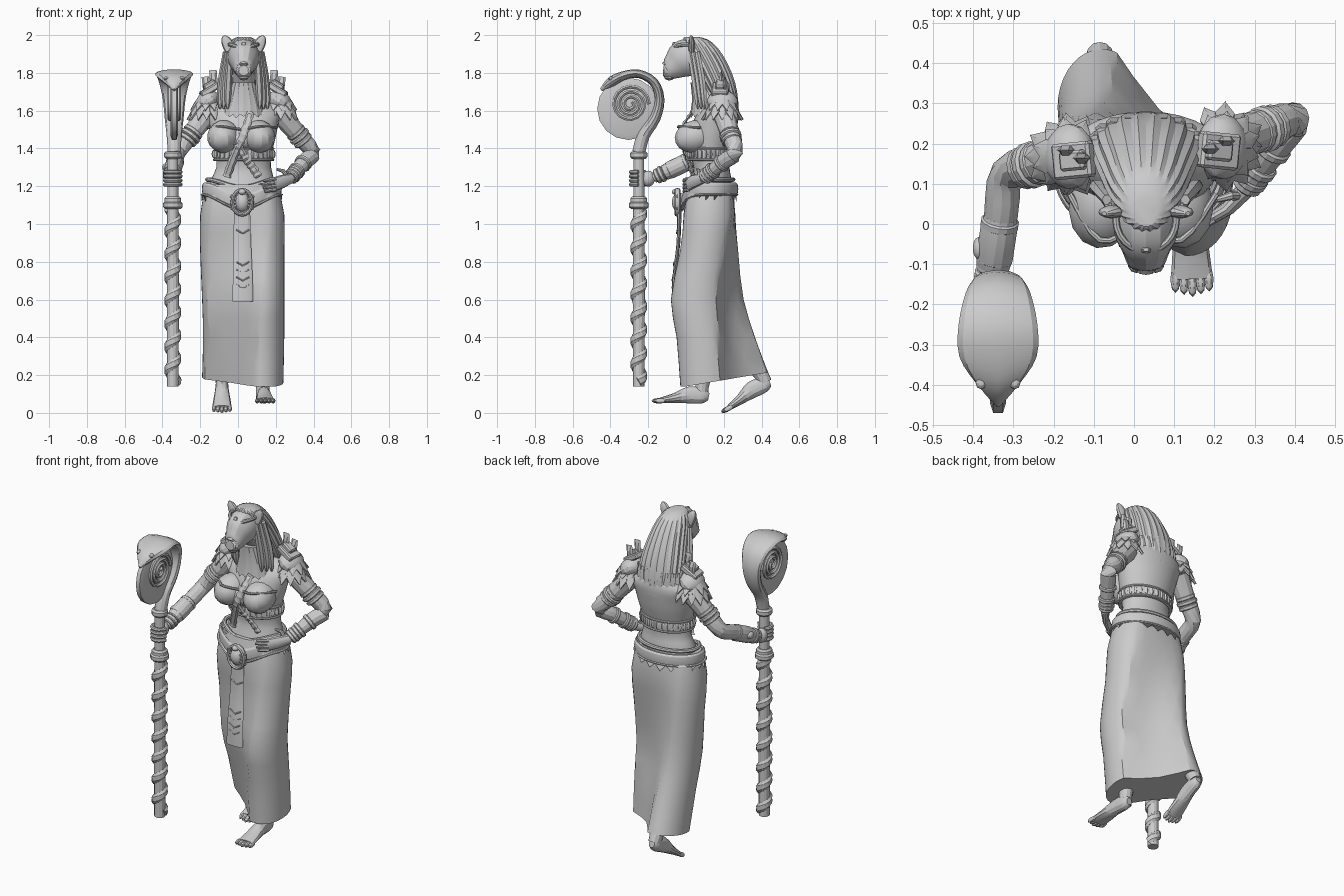
import bpy, bmesh, math, random
from mathutils import Vector, Matrix, Euler
random.seed(4)
TAU = 2 * math.pi
CX = 0.03  # body centre line


def finish(name, bm):
    bmesh.ops.recalc_face_normals(bm, faces=bm.faces)
    me = bpy.data.meshes.new(name)
    bm.to_mesh(me)
    bm.free()
    ob = bpy.data.objects.new(name, me)
    bpy.context.collection.objects.link(ob)
    return ob


def skin(name, rings, closed=False):
    """Bridge equal-length rings of points; cap the ends unless closed."""
    bm = bmesh.new()
    vs = [[bm.verts.new(p) for p in r] for r in rings]
    n, m = len(vs[0]), len(vs)
    for i in range(m if closed else m - 1):
        a, b = vs[i], vs[(i + 1) % m]
        for j in range(n):
            bm.faces.new((a[j], a[(j + 1) % n], b[(j + 1) % n], b[j]))
    if not closed:
        bm.faces.new(vs[0])
        bm.faces.new(vs[-1])
    return finish(name, bm)


def smooth(rows, k=3):
    """Catmull-Rom through rows of any length."""
    out = []
    for i in range(len(rows) - 1):
        p0, p1, p2, p3 = rows[max(i - 1, 0)], rows[i], rows[i + 1], rows[min(i + 2, len(rows) - 1)]
        for s in range(k):
            t = s / k
            out.append([0.5 * (2 * b + (c - a) * t + (2 * a - 5 * b + 4 * c - d) * t * t
                               + (3 * b - a - 3 * c + d) * t ** 3) for a, b, c, d in zip(p0, p1, p2, p3)])
    return out + [list(rows[-1])]


def tube(name, rows, n=12, ref=(0, 0, 1), closed=False):
    """Sweep an ellipse along rows (x, y, z, radius along ref, other radius)."""
    P, rings, m = [Vector(r[:3]) for r in rows], [], len(rows)
    for i, r in enumerate(rows):
        if closed:
            t = P[(i + 1) % m] - P[i - 1]
        else:
            t = P[min(i + 1, m - 1)] - P[max(i - 1, 0)]
        t.normalize()
        u = Vector(ref)
        if abs(u.dot(t)) > 0.96:
            u = Vector((1, 0, 0)) if abs(t.x) < 0.9 else Vector((0, 1, 0))
        u = (u - t * u.dot(t)).normalized()
        v = t.cross(u)
        rings.append([P[i] + u * r[3] * math.cos(TAU * j / n) + v * r[4] * math.sin(TAU * j / n) for j in range(n)])
    return skin(name, rings, closed)


def loft(name, rows, n=28, ridge=0.0, jag=0.0):
    """Horizontal ellipses (z, cx, cy, rx, ry); optional ridges and jagged hem (first row)."""
    rings = []
    for i, (z, cx, cy, rx, ry) in enumerate(rows):
        rings.append([Vector((cx + rx * (1 + ridge * (j % 2)) * math.cos(TAU * j / n),
                              cy + ry * (1 + ridge * (j % 2)) * math.sin(TAU * j / n),
                              z - (jag * (j % 2) * random.uniform(.6, 1.2) if i == 0 else 0))) for j in range(n)])
    return skin(name, rings)


def ball(name, c, r, rot=(0, 0, 0), u=14, v=9):
    bm = bmesh.new()
    bmesh.ops.create_uvsphere(bm, u_segments=u, v_segments=v, radius=1,
                              matrix=Matrix.LocRotScale(Vector(c), Euler(rot), Vector(r)))
    return finish(name, bm)


def box(name, c, s, rot=(0, 0, 0)):
    bm = bmesh.new()
    bmesh.ops.create_cube(bm, size=1, matrix=Matrix.LocRotScale(Vector(c), Euler(rot), Vector(s)))
    bmesh.ops.bevel(bm, geom=bm.edges[:], offset=min(s) * .2, segments=1, affect='EDGES')
    return finish(name, bm)


def ring(name, c, rx, ry, a, b, n=28, plane='xy', dip=0.0):
    """Closed band around an ellipse; dip lowers the front."""
    rows = []
    for i in range(n):
        p, q = rx * math.cos(TAU * i / n), ry * math.sin(TAU * i / n)
        d = dip * max(0, -math.sin(TAU * i / n)) ** 4
        off = {'xy': (p, q, -d), 'xz': (p, 0, q), 'yz': (0, p, q)}[plane]
        rows.append([c[k] + off[k] for k in range(3)] + [a, b])
    return tube(name, rows, 8, {'xy': (0, 0, 1), 'xz': (0, 1, 0), 'yz': (1, 0, 0)}[plane], True)


def blade(name, p, q, w, th=.008, ref=(0, 0, 1)):
    """Feather: widens, then ends in a point."""
    p, q = Vector(p), Vector(q)
    tube(name, [[*p.lerp(q, t), th, w * s] for t, s in ((0, .6), (.55, 1), (1, .05))], 6, ref)


def cuff(name, p, q, t, r, w=.012):
    """Band around a limb between p and q."""
    p, q = Vector(p), Vector(q)
    d, c = (q - p).normalized(), p.lerp(q, t)
    tube(name, [[*(c + d * s * w), r * k, r * k] for s, k in ((-1, .88), (-.6, 1), (.6, 1), (1, .88))], 14)


# Skirt: each ring wraps the forward left leg and the trailing right leg
SK = [(.14, .13, .11, .11, .14, -.08, .29, .11, .145), (.4, .13, .09, .115, .14, -.075, .22, .11, .145),
      (.6, .13, .065, .115, .145, -.075, .165, .115, .14), (.85, .12, .1, .125, .135, -.075, .15, .125, .13),
      (1.05, .115, .12, .13, .14, -.07, .13, .13, .14), (1.2, .1, .125, .112, .12, -.06, .125, .112, .12)]
rings = []
for z, ax, ay, arx, ary, bx, by, brx, bry in smooth(SK, 2):
    pts = []
    for j in range(36):
        c, s = math.cos(TAU * j / 36), math.sin(TAU * j / 36)
        A, B = Vector((ax + arx * c, ay + ary * s, z)), Vector((bx + brx * c, by + bry * s, z))
        t = min(1, max(0, ((B.x - A.x) * c + (B.y - A.y) * s) / .16 + .5))
        p = A.lerp(B, t) - Vector((c, s, 0)) * 4 * t * (1 - t) * .04 * min(1, max(0, (1.15 - z) * 1.5)) * (.6 if s < 0 else 1)
        p.z += max(0, p.y) * .17 * max(0, 1 - (z - .14) * 4)
        pts.append(p)
    rings.append(pts)
skin("skirt", rings)

# Feet with toes, built pointing -y then placed
for side, M in (("left", Matrix.Translation((.135, .09, .05)) @ Matrix.Rotation(.04, 4, 'Z')),
                ("right", Matrix.Translation((-.085, .435, .115)) @ Matrix.Rotation(math.radians(27), 4, 'X'))):
    sole = tube(side + "_foot", smooth([(0, .03, .035, .02, .018), (0, 0, .04, .04, .033), (0, -.07, .045, .045, .036),
                                        (0, -.15, .028, .027, .045), (0, -.225, .016, .015, .052)]), 12)
    sole.matrix_world = M
    for k in range(5):
        toe = ball(side + "_toe", (-.042 + .021 * k, -.24 + .006 * abs(k - 2), .014), (.012, .032, .014), u=8, v=6)
        toe.matrix_world = M
tube("left_ankle", [(.13, .08, .08, .036, .034), (.13, .085, .14, .036, .036), (.13, .1, .26, .05, .05)])
tube("right_ankle", [(-.085, .42, .16, .036, .034), (-.085, .4, .2, .038, .038), (-.085, .33, .3, .05, .05)])

# Torso, neck and chest
loft("torso", smooth([(1.15, .02, .125, .18, .12), (1.24, .025, .135, .165, .105), (1.3, CX, .135, .145, .095),
                      (1.38, CX, .13, .15, .11), (1.46, CX, .14, .17, .122), (1.54, CX, .155, .185, .12),
                      (1.6, CX, .175, .195, .105), (1.65, CX, .185, .13, .08), (1.69, CX, .15, .07, .06),
                      (1.8, CX, .08, .06, .06)], 2))
for s in (-1, 1):
    ball("breast", (.017 + s * .093, .05, 1.463), (.087, .112, .086), (.2, 0, s * .15))
ball("bandeau_middle", (.017, .06, 1.45), (.12, .082, .065))
tube("bandeau_edge", smooth([(-.16, .075, 1.51, .007, .008), (-.085, -.04, 1.517, .007, .008), (.017, -.01, 1.502, .007, .008),
                             (.117, -.04, 1.517, .007, .008), (.205, .075, 1.51, .007, .008)], 4), 8)
ring("rib_band", (CX, .13, 1.37), .15, .112, .036, .01)
for z in (1.34, 1.4):
    ring("rib_band_rim", (CX, .13, z), .153, .115, .007, .01)
for i in range(30):
    a = TAU * i / 30
    ball("rib_band_scale", (CX + .157 * math.cos(a), .13 + .12 * math.sin(a), 1.37), (.013, .011, .024), u=4, v=4)

# Ribbed crossing straps
for path in ([(.065, .03, 1.59), (.045, -.015, 1.52), (.015, -.028, 1.44), (-.02, .0, 1.36), (-.06, .035, 1.25)],
             [(-.005, -.022, 1.43), (.03, .004, 1.36), (.07, .025, 1.31), (.11, .04, 1.25)]):
    tube("chest_strap", [(*p, .023 - .004 * (i % 2), .011 - .005 * (i % 2)) for i, p in enumerate(smooth(path, 5))], 6, (1, 0, 0))

# Belt, torn hip cloth, buckle and hanging sash
loft("hip_cloth", [(1.15, .02, .125, .212, .142), (1.21, .02, .125, .19, .125)], 40, .02, .035)
ring("belt", (.02, .125, 1.185), .2, .14, .034, .012, 40, dip=.065)
ring("belt_upper_cord", (.02, .13, 1.235), .182, .12, .012, .012, 40, dip=.04)
ring("belt_lower_cord", (.02, .12, 1.155), .205, .143, .007, .014, 40, dip=.075)
ball("buckle", (.022, -.035, 1.115), (.04, .04, .052))
ring("buckle_frame", (.022, -.045, 1.115), .052, .066, .016, .01, 20, 'xz')
ball("buckle_head", (.022, -.055, 1.17), (.02, .02, .016))
for s in (-1, 1):
    for k in (-1, 0, 1):
        blade("buckle_leg", (.022 + s * .03, -.055, 1.115 + k * .015), (.022 + s * .062, -.045, 1.115 + k * .035), .006)
sash = smooth([(.022, -.035, 1.08, .042, .012), (.022, -.04, .9, .047, .01), (.025, -.062, .72, .052, .01),
               (.025, -.066, .59, .055, .01)], 3)
tube("sash", sash, 8, (1, 0, 0))
for z in (.66, .7, .74, .78, .95):
    y = -.069 if z < .72 else (-.062 if z < .8 else -.045)
    tube("sash_chevron", [(-.01, y, z + .02, .004, .005), (.025, y - .003, z, .004, .005), (.06, y, z + .02, .004, .005)], 6)

# Arms with bands
RS, RE, RW = (-.16, .18, 1.59), (-.315, .125, 1.385), (-.36, -.17, 1.245)
LS, LE, LW = (.22, .2, 1.59), (.395, .26, 1.38), (.275, .09, 1.24)
for side, S, E, W in (("right", RS, RE, RW), ("left", LS, LE, LW)):
    mid = [(a + b) / 2 for a, b in zip(S, E)]
    fore = [e + (w - e) * .35 for e, w in zip(E, W)]
    tube(side + "_arm", smooth([(*S, .06, .06), (*mid, .051, .051), (*E, .043, .043), (*fore, .042, .042), (*W, .028, .028)], 3))
    for t, r in ((.5, .055), (.6, .059), (.7, .055)):
        cuff(side + "_armlet", S, E, t, r)
    for t, r in ((.42, .048), (.7, .046), (.78, .042), (.86, .044), (.93, .04)):
        cuff(side + "_bracelet", E, W, t, r)
cuff("right_bracer", RE, RW, .57, .047, .07)
ball("bracer_gem", (-.386, -.06, 1.3), (.015, .028, .02))
tube("left_hand", [(.28, .09, 1.24, .027, .024), (.235, .04, 1.225, .036, .018), (.19, .012, 1.21, .036, .015)])
for k in range(4):
    z = 1.238 - .019 * k
    tube("left_finger", [(.2, .012, z, .01, .01), (.165, -.006, z - .003, .01, .01), (.125 + .008 * abs(k - 1), -.013, z - .01, .007, .007)], 8)
tube("left_thumb", [(.26, .07, 1.25, .012, .012), (.24, .07, 1.28, .011, .011), (.205, .06, 1.29, .007, .007)], 8)

# Staff with spiral wrap, gripping hand
SX, SY = -.345, -.25
tube("staff_shaft", [(SX, SY, .14, .03, .03), (SX, SY, .6, .032, .032), (SX, SY, 1.4, .028, .028)], 12)
tube("staff_spiral", [(SX + .033 * math.cos(i * TAU / 14), SY + .033 * math.sin(i * TAU / 14), .165 + .92 * i / 105, .026, .013)
                      for i in range(106)], 6)
for z, r in ((1.1, .052), (1.125, .044), (1.365, .046)):
    tube("staff_collar", [(SX, SY, z - .02, r * .8, r * .8), (SX, SY, z - .01, r, r), (SX, SY, z + .01, r, r), (SX, SY, z + .02, r * .8, r * .8)], 12)
ball("right_palm", (-.36, -.2, 1.24), (.035, .036, .042))
for k in range(4):
    tube("right_finger", [(SX + .041 * math.cos(a), SY + .041 * math.sin(a), 1.275 - .022 * k, .011, .012)
                          for a in [2.2 + .5 * i for i in range(9)]], 8)

# Cobra-shaped staff head around a spiral disc
HX = -.338
hood = [(-.25, 1.38, .034, .034), (-.225, 1.47, .04, .034), (-.165, 1.56, .05, .03), (-.14, 1.66, .06, .026),
        (-.17, 1.75, .08, .024), (-.25, 1.795, .098, .022), (-.33, 1.785, .096, .024), (-.395, 1.752, .055, .028), (-.45, 1.71, .006, .008)]
tube("cobra_hood", smooth([(HX, *h) for h in hood], 3), 12, (1, 0, 0))
for s in (-1, 1):
    ball("cobra_eye", (HX + s * .042, -.395, 1.77), (.014, .016, .012), u=8, v=6)
tube("staff_disc", [(HX + x, -.305, 1.61, r, r) for x, r in ((-.02, .14), (-.012, .165), (.012, .165), (.02, .14))], 16)
for s in (-1, 1):
    tube("disc_spiral", [(HX + s * .022, -.295 + (.1 - .0017 * i) * math.cos(i * .4), 1.635 + (.1 - .0017 * i) * math.sin(i * .4), .014, .011)
                         for i in range(50)], 6, (1, 0, 0))

# Lioness head
tube("head", smooth([(CX, .1, 1.89, .06, .06), (CX, .04, 1.893, .092, .082), (CX, -.015, 1.87, .1, .08),
                     (CX, -.06, 1.838, .074, .06), (CX, -.098, 1.814, .05, .046), (CX, -.12, 1.812, .026, .028)], 3), 14)
tube("nose_bridge", [(CX, -.035, 1.935, .012, .022), (CX, -.08, 1.88, .014, .02), (CX, -.118, 1.842, .012, .022)], 8)
ball("chin", (CX, -.088, 1.778), (.028, .028, .018), u=10, v=6)
for s in (-1, 1):
    ball("muzzle_cheek", (CX + s * .024, -.098, 1.812), (.022, .024, .024), u=10, v=6)
    ball("eye", (CX + s * .042, -.053, 1.878), (.015, .01, .006), (0, s * -.3, 0), 8, 6)
    tube("brow", [(CX + s * .018, -.06, 1.898, .006, .009), (CX + s * .045, -.046, 1.905, .007, .01), (CX + s * .068, -.02, 1.9, .005, .008)], 6)
    tube("ear", smooth([(CX + s * .07, .03, 1.92, .03, .018), (CX + s * .088, .03, 1.96, .03, .016), (CX + s * .1, .028, 1.985, .02, .011),
                        (CX + s * .104, .026, 1.997, .006, .005)], 2), 10, (1, 0, 0))
    # Hair locks hanging in front of the shoulders
    for k in range(3):
        tube("front_lock", smooth([(CX + s * (.072 + .012 * k), .02 + .02 * k, 1.91, .014, .014), (CX + s * (.08 + .018 * k), .045 + .02 * k, 1.77, .019, .018),
                                   (CX + s * (.085 + .02 * k), .06 + .018 * k, 1.66, .017, .016), (CX + s * (.085 + .02 * k), .062 + .018 * k, 1.61, .005, .005)]), 6)
ring("headband", (CX, .01, 1.95), .075, .077, .011, .009, 24, dip=.02)
ball("headband_ornament", (CX, -.064, 1.945), (.014, .01, .02), u=8, v=6)

# Mane down the back, ridged with ragged ends
loft("mane", smooth([(1.61, CX, .225, .105, .05), (1.66, CX, .205, .125, .067), (1.75, CX, .17, .123, .085), (1.85, CX, .125, .105, .09),
                     (1.93, CX, .08, .085, .085), (1.975, CX, .05, .06, .065), (1.99, CX, .03, .03, .035)], 2), 40, .07, .05)
for i in range(9):
    a = math.pi * (i + .5) / 9
    blade("mane_tip", (CX + .12 * math.cos(a), .205 + .055 * math.sin(a), 1.7),
          (CX + .12 * math.cos(a), .215 + .06 * math.sin(a), 1.57 + .04 * abs(math.cos(a))), .012, .022, (1, 0, 0))

# Pleated collar
loft("collar", [(1.58, CX, .125, .112, .1), (1.66, CX, .115, .09, .078), (1.75, CX, .085, .062, .058)], 36, .05, .018)

# Feathered shoulder guards
for s in (-1, 1):
    c = Vector((CX + s * .19, .18 + s * .012, 1.65))
    ball("shoulder_dome", c, (.068, .082, .055), (0, s * .6, 0))
    for r0, r1, z0, z1, cnt in ((.05, .102, 0, -.1, 9), (.035, .09, .035, -.05, 8)):
        for i in range(cnt):
            a = -2 + 4 * i / (cnt - 1)
            d = Vector((s * math.cos(a), math.sin(a), 0))
            blade("shoulder_feather", c + d * r0 + Vector((0, 0, z0)), c + d * r1 * random.uniform(.9, 1.05) + Vector((0, 0, z1)), .028)
    top = c + Vector((-s * .01, -.01, .06))
    box("shoulder_plate", top, (.11, .09, .035), (0, s * .55, s * -.1))
    box("shoulder_block", top + Vector((0, 0, .025)), (.07, .05, .035), (0, s * .55, s * -.1))
    for dx, dy, h in ((-.025, .005, .085), (.015, .025, .05)):
        p = top + Vector((s * dx, dy, 0))
        blade("shoulder_spike", p, p + Vector((s * .008, 0, h + .02)), .014, .02, (1, 0, 0))

# Facet-preserving smooth shading
bpy.ops.object.select_all(action='SELECT')
bpy.context.view_layer.objects.active = bpy.context.scene.objects[0]
bpy.ops.object.shade_smooth_by_angle(angle=math.radians(25))
